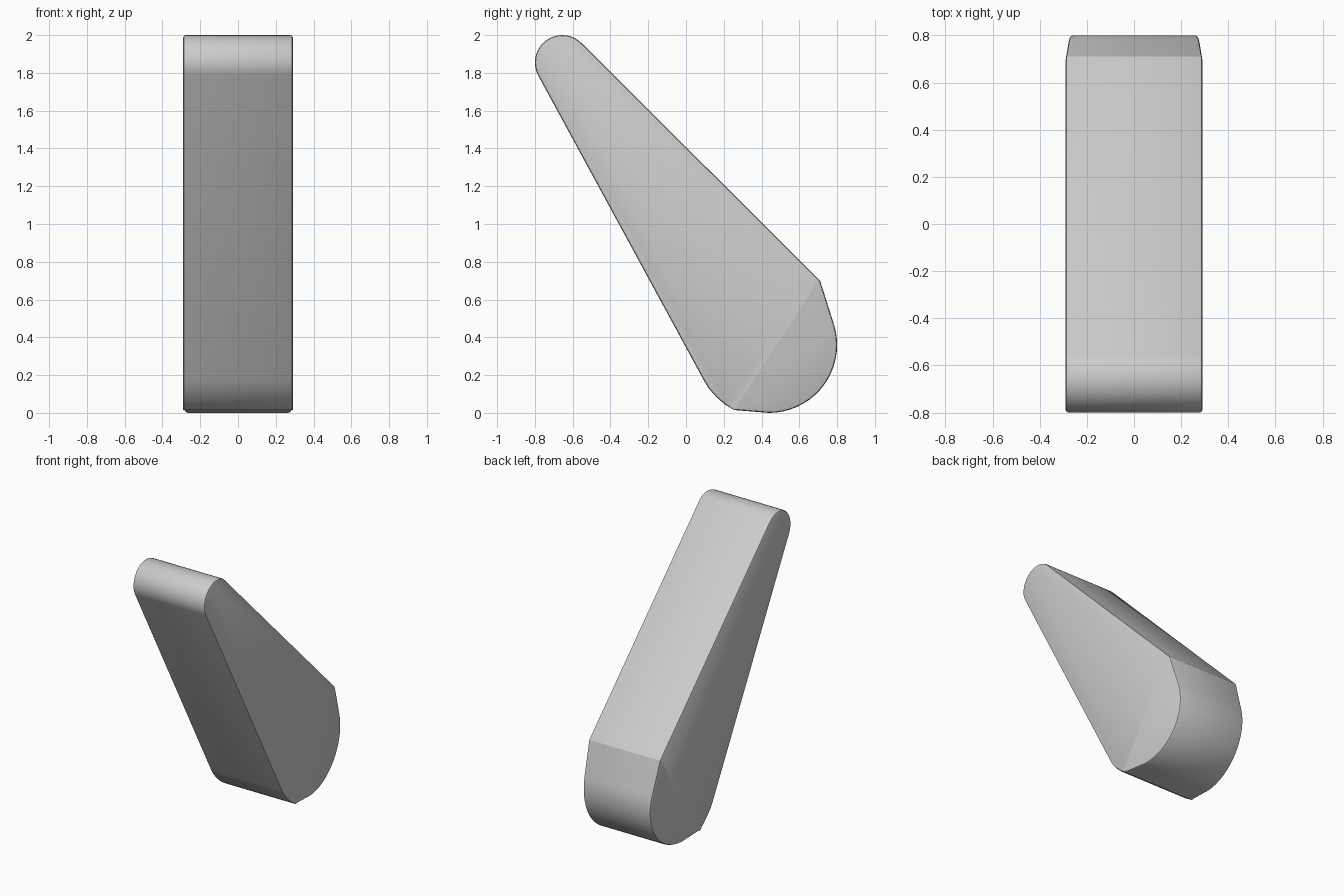
import bpy, bmesh, math
from mathutils import Vector

cube = bpy.data.objects.get("Cube")
if cube:
    bpy.data.objects.remove(cube, do_unlink=True)

HALF_WIDTH = 0.29


def arc(cy, cz, radius, start, end, steps):
    """Points (y, z) along a circular arc, angles in degrees."""
    angles = [math.radians(start + (end - start) * i / steps) for i in range(steps + 1)]
    return [(cy + radius * math.cos(a), cz + radius * math.sin(a)) for a in angles]


# Side profile: rounded tip, straight flanks, heavy rounded base
profile = arc(-0.655, 1.855, 0.145, 45, 208, 18)
profile += [(0.09, 0.18), (0.12, 0.13), (0.16, 0.085), (0.205, 0.045), (0.255, 0.015)]
profile += arc(0.44, 0.36, 0.36, -90, 18, 18)
profile += [(0.71, 0.7)]

# Extrude the profile across the width
bm = bmesh.new()
side = bm.faces.new([bm.verts.new((-HALF_WIDTH, y, z)) for y, z in profile])
extruded = bmesh.ops.extrude_face_region(bm, geom=[side], use_keep_orig=True)
moved = [v for v in extruded["geom"] if isinstance(v, bmesh.types.BMVert)]
bmesh.ops.translate(bm, verts=moved, vec=(2 * HALF_WIDTH, 0, 0))

# Crease both sides and taper them slightly towards the back of the base
origin = Vector((0, 0.255, 0.015))
normal = Vector((0, 0.685, -0.455)).normalized()
bmesh.ops.bisect_plane(bm, geom=bm.verts[:] + bm.edges[:] + bm.faces[:],
                       plane_co=origin, plane_no=normal)
for v in bm.verts:
    depth = max(0, (v.co - origin).dot(normal))
    v.co.x -= math.copysign(0.07 * depth, v.co.x)

# Narrow rounding round both side outlines
bmesh.ops.recalc_face_normals(bm, faces=bm.faces[:])
rim = [e for e in bm.edges if e.is_manifold and e.calc_face_angle() > math.radians(70)]
bmesh.ops.bevel(bm, geom=rim, offset=0.013, segments=2, profile=0.5, affect="EDGES")
bmesh.ops.recalc_face_normals(bm, faces=bm.faces[:])

mesh = bpy.data.meshes.new("tapered_lever")
bm.to_mesh(mesh)
bm.free()
lever = bpy.data.objects.new("tapered_lever", mesh)
bpy.context.collection.objects.link(lever)

# Plain grey
grey = bpy.data.materials.new("light_grey")
grey.use_nodes = True
colour = (0.6, 0.6, 0.6, 1)
grey.diffuse_color = colour
grey.node_tree.nodes["Principled BSDF"].inputs["Base Color"].default_value = colour
mesh.materials.append(grey)

bpy.ops.object.select_all(action="DESELECT")
lever.select_set(True)
bpy.context.view_layer.objects.active = lever
bpy.ops.object.shade_smooth_by_angle(angle=math.radians(25))
